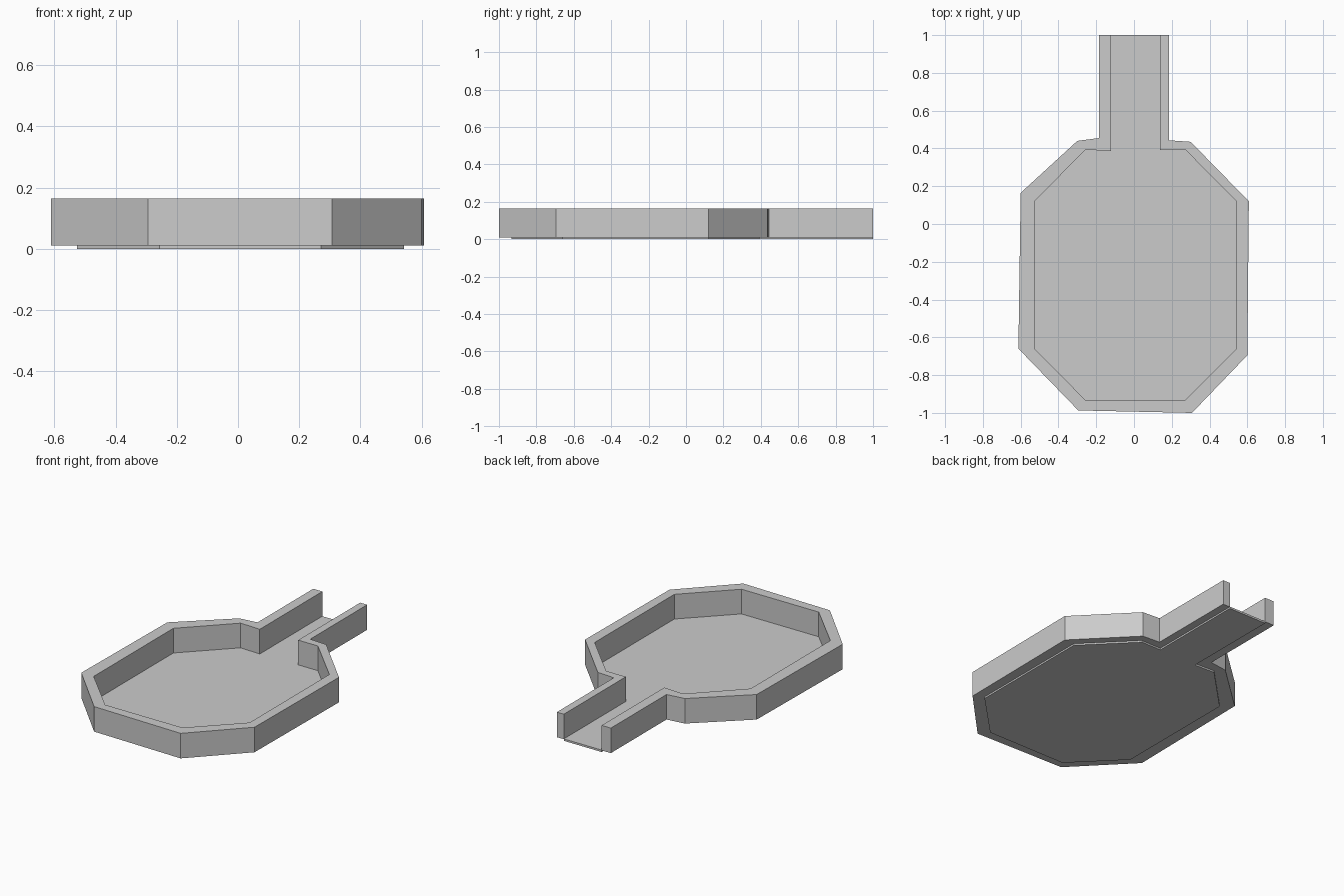
import bpy, bmesh

if "Cube" in bpy.data.objects:
    bpy.data.objects.remove(bpy.data.objects["Cube"])

WALL_BOTTOM, WALL_TOP = 0.01, 0.165
FLOOR_TOP = 0.012

# Matching outlines, running from the left channel mouth round to the right one
outer = [(-0.185, 1), (-0.185, 0.455), (-0.30, 0.44), (-0.60, 0.165),
         (-0.612, -0.66), (-0.295, -0.987), (0.307, -1), (0.60, -0.695),
         (0.608, 0.12), (0.30, 0.435), (0.185, 0.443), (0.185, 1)]
inner = [(-0.122, 1), (-0.122, 0.387), (-0.257, 0.393), (-0.527, 0.12),
         (-0.527, -0.66), (-0.257, -0.932), (0.272, -0.932), (0.542, -0.66),
         (0.542, 0.12), (0.272, 0.393), (0.137, 0.393), (0.137, 1)]


def finish(name, bm):
    bmesh.ops.recalc_face_normals(bm, faces=bm.faces)
    mesh = bpy.data.meshes.new(name)
    bm.to_mesh(mesh)
    bm.free()
    obj = bpy.data.objects.new(name, mesh)
    bpy.context.collection.objects.link(obj)
    return obj


def extrude_up(bm, height):
    res = bmesh.ops.extrude_face_region(bm, geom=bm.faces[:])
    verts = [g for g in res["geom"] if isinstance(g, bmesh.types.BMVert)]
    bmesh.ops.translate(bm, verts=verts, vec=(0, 0, height))


# Rim wall: strip of quads between the outlines, raised
bm = bmesh.new()
vo = [bm.verts.new((x, y, WALL_BOTTOM)) for x, y in outer]
vi = [bm.verts.new((x, y, WALL_BOTTOM)) for x, y in inner]
for i in range(len(outer) - 1):
    bm.faces.new((vo[i], vo[i + 1], vi[i + 1], vi[i]))
bmesh.ops.recalc_face_normals(bm, faces=bm.faces)
extrude_up(bm, WALL_TOP - WALL_BOTTOM)
finish("rim_wall", bm)

# Floor plate: thin slab filling the inner outline, just proud below the rim
bm = bmesh.new()
bm.faces.new([bm.verts.new((x, y, 0)) for x, y in inner])
extrude_up(bm, FLOOR_TOP)
finish("floor_plate", bm)
